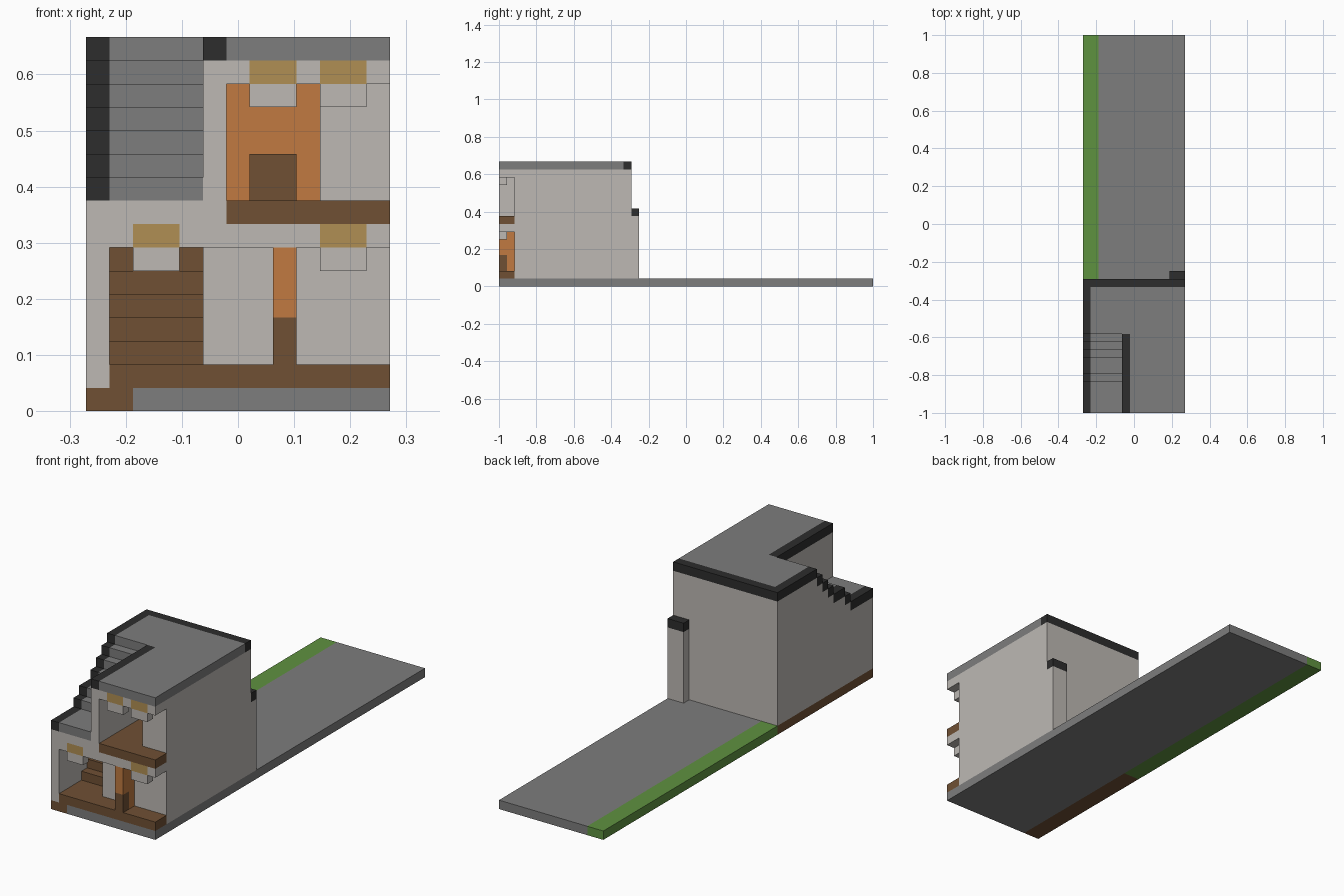
import bpy, bmesh

if "Cube" in bpy.data.objects:
    bpy.data.objects.remove(bpy.data.objects["Cube"], do_unlink=True)

U = 1 / 24                       # block size
WIDTH, LENGTH = 13, 48           # footprint in blocks
BACK, STAIR_END, ROOM_END = 16, 10, 12


def material(name, rgb):
    linear = [((c / 255 + 0.055) / 1.055) ** 2.4 for c in rgb] + [1]
    m = bpy.data.materials.new(name)
    m.use_nodes = True
    m.diffuse_color = linear
    bsdf = next(n for n in m.node_tree.nodes if n.type == 'BSDF_PRINCIPLED')
    bsdf.inputs["Base Color"].default_value = linear
    bsdf.inputs["Roughness"].default_value = 0.9
    return m


stone = material("grey stone", (125, 125, 125))
plaster = material("pale plaster", (189, 185, 180))
black = material("black trim", (45, 45, 45))
wood = material("brown wood", (112, 80, 52))
orange = material("orange wood", (193, 122, 65))
sand = material("lamp sand", (176, 143, 84))
grass = material("green grass", (95, 146, 64))


def part(name, mat, *boxes):
    """One object from boxes given as (x0, x1, y0, y1, z0, z1) in blocks."""
    bm = bmesh.new()
    for x0, x1, y0, y1, z0, z1 in boxes:
        verts = bmesh.ops.create_cube(bm, size=1)["verts"]
        for v in verts:
            v.co = ((x1 if v.co.x > 0 else x0) - WIDTH / 2,
                    (y1 if v.co.y > 0 else y0) - LENGTH / 2,
                    z1 if v.co.z > 0 else z0)
            v.co *= U
    mesh = bpy.data.meshes.new(name)
    bm.to_mesh(mesh)
    bm.free()
    mesh.materials.append(mat)
    obj = bpy.data.objects.new(name, mesh)
    bpy.context.collection.objects.link(obj)
    return obj


# Ground slab
part("paving", stone, (2, 13, 0, 48, 0, 1))
part("lawn_strip", grass, (0, 2, 17, 48, 0, 1))
part("earth_strip", wood, (0, 2, 0, 17, 0, 1))

# Outer walls
part("back_wall", plaster, (0, 13, BACK, 17, 1, 15))
part("left_wall", plaster, (0, 1, 0, BACK, 1, 9))
part("ground_storey", plaster, (5, 13, 2, BACK, 1, 7))
part("upper_right_wall", plaster, (10, 13, 2, BACK, 8, 15))
part("upper_left_wall", plaster, (5, 6, 0, BACK, 9, 15))

# Ground floor, inner stair and partition
part("ground_floor", wood, (1, 13, 0, 2, 1, 2), (1, 5, 2, 4, 1, 2))
part("inner_stair", wood,
     *[(1, 5, 4 + k, BACK if k == 4 else 5 + k, 1, 3 + k) for k in range(5)])
part("partition", orange, (8, 9, 0, 2, 4, 7), (8, 9, 1, 2, 2, 4))
part("partition_base", wood, (8, 9, 0, 1, 2, 4))


# Ceiling beam whose front carries lamps, with a shade hanging under each
def lamp_beam(name, start, z, lamps):
    edges = [start] + [e for x in lamps for e in (x, x + 2)] + [WIDTH]
    spans = list(zip(edges, edges[1:]))
    part(name + "_beam", plaster, *[(a, b, 0, 1, z, z + 1) for a, b in spans[::2]])
    part(name + "_lamps", sand, *[(a, b, 0, 1, z, z + 1) for a, b in spans[1::2]])
    part(name + "_lamp_shades", plaster, *[(x, x + 2, 0, 1, z - 1, z) for x in lamps])


lamp_beam("lower", 1, 7, (2, 10))
lamp_beam("upper", 6, 14, (7, 10))
part("lower_ceiling", plaster, (1, 13, 1, BACK, 7, 8), (1, 6, 0, BACK, 8, 9))
part("upper_ceiling", plaster, (6, 13, 1, 2, 14, 15), (6, 10, 2, BACK, 14, 15))

# Upper room
part("upper_floor", wood, (6, 13, 0, 2, 8, 9), (6, 10, 2, BACK, 8, 9))
part("upper_room_back", orange, (6, 10, ROOM_END, BACK, 9, 14))
part("upper_room_door", wood, (7, 9, ROOM_END - 0.1, ROOM_END, 9, 11))

# Terrace and outer stair with stepped trim along its left edge
starts = [0, 4, 5, 7, 8, 9, STAIR_END]
treads = [(y0, y1, 10 + k)
          for k, (y0, y1) in enumerate(zip(starts, starts[1:] + [BACK]))]
part("outer_stair", stone, *[(1, 5, a, b, 9, top) for a, b, top in treads])
part("stair_side_wall", plaster,
     *[(0, 1, a, b, 9, top - 1) for a, b, top in treads if top > 10])
part("stair_trim", black, *[(0, 1, a, b, top - 1, top) for a, b, top in treads])

# Roof and its trim
part("roof", stone, (6, 13, 0, BACK, 15, 16), (5, 6, STAIR_END, BACK, 15, 16))
part("roof_trim", black, (5, 6, 0, STAIR_END, 15, 16), (0, 13, BACK, 17, 15, 16))

# Rear pier
part("rear_pier", plaster, (11, 13, 17, 18, 1, 9))
part("rear_pier_cap", black, (11, 13, 17, 18, 9, 10))
